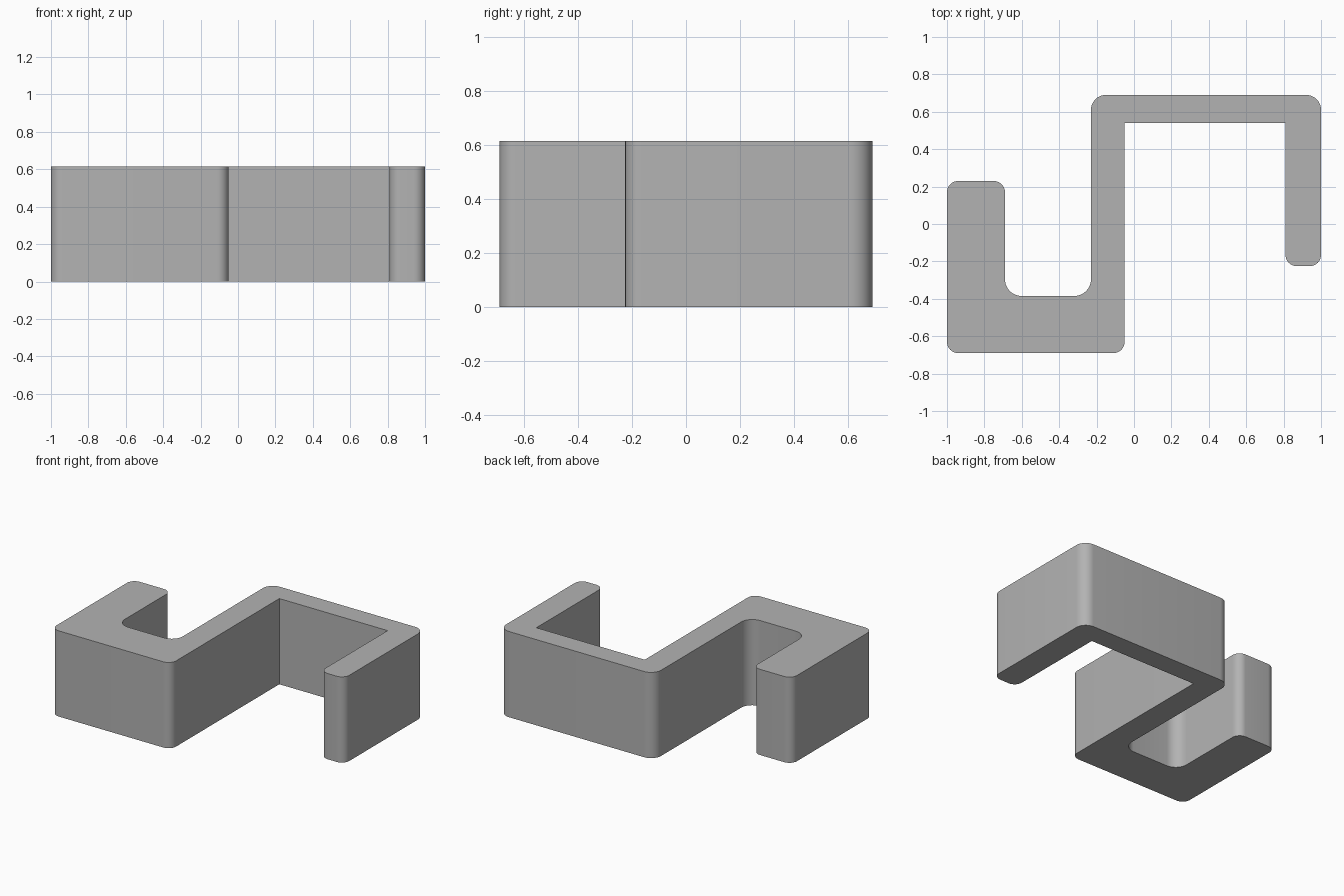
import bpy, bmesh, math
from mathutils import Vector

cube = bpy.data.objects.get("Cube")
if cube:
    bpy.data.objects.remove(cube, do_unlink=True)

HEIGHT = 0.615
ARC_STEPS = 10

# Profile corners, counter-clockwise: x, y, fillet radius
CORNERS = [
    (-1, -0.69, 0.06), (-0.05, -0.69, 0.06),    # thick hook base
    (-0.05, 0.54, 0), (0.81, 0.54, 0),          # sharp inside corners
    (0.81, -0.225, 0.06), (1, -0.225, 0.06),    # thin arm tip
    (1, 0.69, 0.08), (-0.23, 0.69, 0.08),       # back wall
    (-0.23, -0.385, 0.09), (-0.69, -0.385, 0.09),  # rounded hook inside
    (-0.69, 0.23, 0.06), (-1, 0.23, 0.06),      # thick arm tip
]


def rounded_outline(corners):
    """Replace each right-angle corner with a quarter-circle arc."""
    points = []
    for i, (x, y, r) in enumerate(corners):
        p = Vector((x, y))
        if r == 0:
            points.append(p)
            continue
        a = (Vector(corners[i - 1][:2]) - p).normalized()
        b = (Vector(corners[(i + 1) % len(corners)][:2]) - p).normalized()
        centre = p + (a + b) * r
        for k in range(ARC_STEPS + 1):
            t = math.pi / 2 * k / ARC_STEPS
            points.append(centre - b * r * math.cos(t) - a * r * math.sin(t))
    return points


# Extrude the profile into a solid clip
bm = bmesh.new()
base = bm.faces.new([bm.verts.new((p.x, p.y, 0)) for p in rounded_outline(CORNERS)])
top = bmesh.ops.extrude_face_region(bm, geom=[base], use_keep_orig=True)
bmesh.ops.translate(bm, vec=(0, 0, HEIGHT),
                    verts=[g for g in top["geom"] if isinstance(g, bmesh.types.BMVert)])
bmesh.ops.recalc_face_normals(bm, faces=bm.faces)
mesh = bpy.data.meshes.new("s_shaped_clip")
bm.to_mesh(mesh)
bm.free()
clip = bpy.data.objects.new("s_shaped_clip", mesh)
bpy.context.collection.objects.link(clip)

# Plain grey
grey = bpy.data.materials.new("plain_grey")
grey.use_nodes = True
colour = (0.45, 0.45, 0.45, 1)
grey.diffuse_color = colour
grey.node_tree.nodes["Principled BSDF"].inputs["Base Color"].default_value = colour
mesh.materials.append(grey)

# Smooth the fillets, keep the rims and inside corners sharp
bpy.ops.object.select_all(action="DESELECT")
clip.select_set(True)
bpy.context.view_layer.objects.active = clip
bpy.ops.object.shade_smooth_by_angle(angle=math.radians(30))
